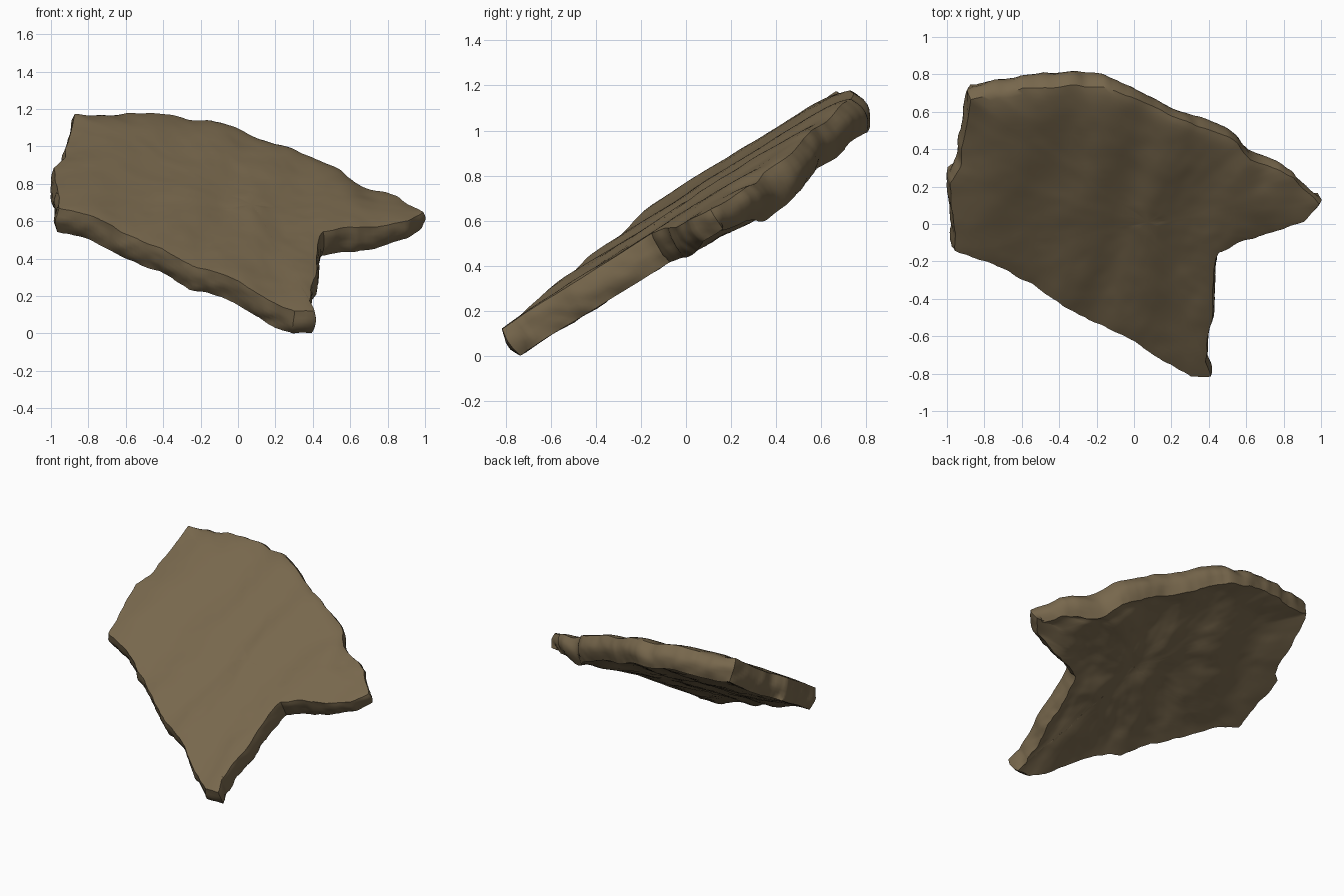
import bpy, bmesh, math
from mathutils import Vector, noise

cube = bpy.data.objects.get("Cube")
if cube:
    bpy.data.objects.remove(cube, do_unlink=True)

# Rim of the upper face seen from above, counter-clockwise, in hundredths
RIM = [(99, 10), (94, 15), (85, 24), (72, 30), (62, 34), (55, 42), (40, 50), (20, 57),
       (0, 67), (-15, 72), (-30, 73), (-44, 72), (-60, 72), (-72, 69), (-88, 66), (-91, 45),
       (-94, 30), (-99, 21), (-97, 0), (-96, -15), (-87, -19), (-75, -22), (-60, -30),
       (-45, -40), (-25, -52), (0, -63), (15, -74), (30, -82), (40, -82), (37, -75),
       (41, -50), (42, -25), (45, -16), (55, -11), (70, -6), (80, -4), (90, 1)]
CENTRE = Vector((0.08, 0.0))
STEP = 0.02
DOWN = Vector((-0.09, 0.65, -1.0)).normalized()
TOP_RINGS, WALL_ROWS, BOTTOM_RINGS = 24, 7, 24


def clamp(value):
    return min(max(value, 0), 1)


def rough(x, y, z, scale, seed=0.0):
    """Fractal noise, roughly -1 to 1."""
    return noise.fractal(Vector((x, y, z)) * scale + Vector((seed, seed, seed)), 1.0, 2.0, 3)


def resample(points):
    """Even steps along the closed rim."""
    result = []
    for a, b in zip(points, points[1:] + points[:1]):
        count = max(1, round((b - a).length / STEP))
        result += [a.lerp(b, i / count) for i in range(count)]
    return result


def height(x, y):
    """Tilted plane with soft ripples and a chipped hollow near the point."""
    across = x - 0.33 * y - 0.12 * y * y
    ripple = 0.009 * math.sin(across * 14 + 2 * rough(x, y, 0, 1.2))
    hollow = 0.04 * math.exp(-((x - 0.69) / 0.09) ** 2 - ((y - 0.27) / 0.12) ** 2)
    return 0.676 - 0.094 * x + 0.65 * y + ripple + 0.007 * rough(x, y, 0, 4) - hollow


def thickness(x, y):
    """Even slab, thicker under the right rear and thin at the point."""
    swell = 0.04 * math.exp(-((x - 0.52) / 0.2) ** 2 - ((y - 0.25) / 0.15) ** 2)
    return 0.155 + 0.015 * y + swell - 0.055 * clamp((x - 0.65) / 0.35)


rim = resample([Vector(p) / 100 for p in RIM])
n = len(rim)
outward = []
for i in range(n):
    along = rim[(i + 2) % n] - rim[i - 2]
    outward.append(Vector((along.y, -along.x)).normalized())
rim = [p + o * 0.012 * rough(p.x, p.y, 0, 7, 3) for p, o in zip(rim, outward)]

bm = bmesh.new()
rings = []

# Upper face, from the middle out to the rim, rolling over at the rear
for k in range(1, TOP_RINGS + 1):
    s = (k / TOP_RINGS) ** 0.8
    ring = []
    for p in rim:
        q = CENTRE.lerp(p, s)
        roll = (0.005 + 0.027 * clamp(p.y / 0.4)) * s ** 12
        ring.append(bm.verts.new((q.x, q.y, height(q.x, q.y) - roll)))
    rings.append(ring)
top_rim = [v.co.copy() for v in rings[-1]]

# Broken side wall, bulging in the middle; the right rear is tucked in below
for k in range(1, WALL_ROWS + 1):
    f = k / WALL_ROWS
    ring = []
    for p, o in zip(top_rim, outward):
        rear = max(o.y, 0)
        tuck = 0.02 * rear + 0.045 * rear * clamp((p.x + 0.2) * 3)
        bulge = (0.012 + 0.02 * rear) * math.sin(math.pi * f) - tuck * f
        q = p + DOWN * thickness(p.x, p.y) * f
        bulge += 0.016 * rough(q.x, q.y, q.z * 2, 6, 8) * math.sqrt(f)
        ring.append(bm.verts.new(q + Vector((o.x, o.y, 0.5 * o.y)) * bulge))
    rings.append(ring)
low_rim = [v.co.copy() for v in rings[-1]]


def underside(x, y):
    """Point of the lower face below a point of the upper face."""
    q = Vector((x, y, height(x, y))) + DOWN * thickness(x, y)
    q.z += 0.014 * rough(x * 0.5 + y, y - x, 0, 4, 5)
    return q


# Lower face, blending from the wall to the underside
end = underside(CENTRE.x, CENTRE.y)
for k in range(1, BOTTOM_RINGS):
    s = 1 - k / BOTTOM_RINGS
    blend = clamp((1 - s) * 4)
    ring = []
    for p, low in zip(rim, low_rim):
        q = CENTRE.lerp(p, s)
        ring.append(bm.verts.new(end.lerp(low, s).lerp(underside(q.x, q.y), blend)))
    rings.append(ring)

# Skin the rings and close both middles
for a, b in zip(rings, rings[1:]):
    for i in range(n):
        j = (i + 1) % n
        bm.faces.new((a[i], b[i], b[j], a[j]))
for ring in (rings[0], rings[-1]):
    middle = bm.verts.new(sum((v.co for v in ring), Vector()) / n)
    for i in range(n):
        bm.faces.new((middle, ring[i], ring[(i + 1) % n]))
bmesh.ops.recalc_face_normals(bm, faces=bm.faces)

# Centre it and stand it on the ground
low = Vector([min(v.co[a] for v in bm.verts) for a in range(3)])
high = Vector([max(v.co[a] for v in bm.verts) for a in range(3)])
base = Vector(((low.x + high.x) / 2, (low.y + high.y) / 2, low.z))
bmesh.ops.translate(bm, verts=bm.verts, vec=-base)

mesh = bpy.data.meshes.new("rock_slab")
bm.to_mesh(mesh)
bm.free()
slab = bpy.data.objects.new("rock_slab", mesh)
bpy.context.collection.objects.link(slab)

stone = bpy.data.materials.new("brown_stone")
stone.use_nodes = True
colour = (0.185, 0.136, 0.073, 1)
stone.diffuse_color = colour
shader = next(node for node in stone.node_tree.nodes if node.type == "BSDF_PRINCIPLED")
shader.inputs["Base Color"].default_value = colour
shader.inputs["Roughness"].default_value = 0.9
mesh.materials.append(stone)

bpy.ops.object.select_all(action="DESELECT")
slab.select_set(True)
bpy.context.view_layer.objects.active = slab
bpy.ops.object.shade_smooth_by_angle(angle=math.radians(40))
